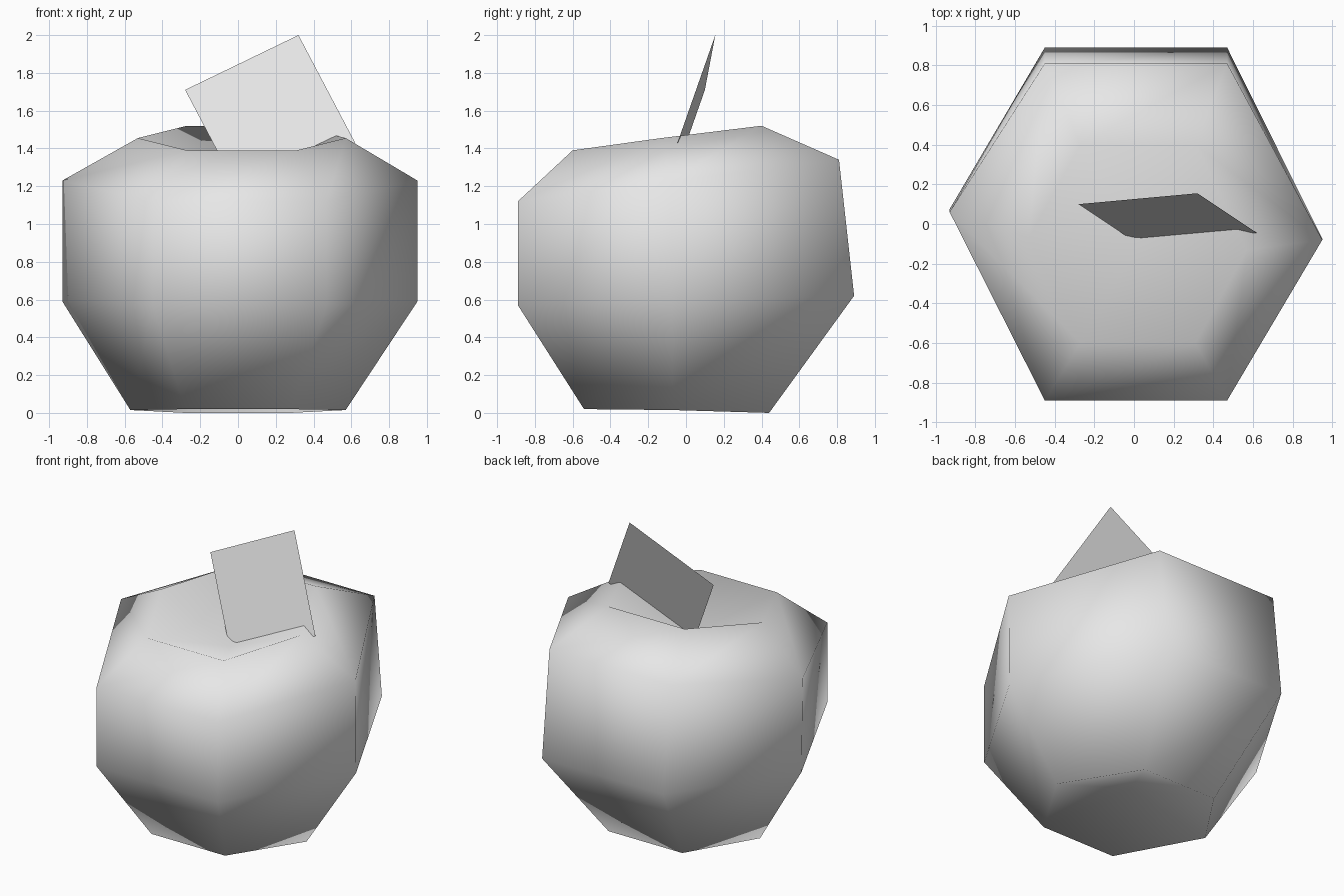
import bpy
import bmesh
from mathutils import Vector

cube = bpy.data.objects.get("Cube")
if cube:
    bpy.data.objects.remove(cube, do_unlink=True)

GREY = (0.8, 0.8, 0.8, 1.0)
grey = bpy.data.materials.new("light_grey")
grey.use_nodes = True
grey.diffuse_color = GREY
grey.node_tree.nodes["Principled BSDF"].inputs["Base Color"].default_value = GREY


def finish(name, bm):
    mesh = bpy.data.meshes.new(name)
    bm.to_mesh(mesh)
    bm.free()
    mesh.materials.append(grey)
    obj = bpy.data.objects.new(name, mesh)
    bpy.context.collection.objects.link(obj)
    return obj


def ring(bm, x_mid, half_x, side_x, twist, front, back, side):
    """Six-sided tilted ring; front, back and side are (y, z) pairs."""
    (fy, fz), (by, bz), (sy, sz) = front, back, side
    points = [
        (x_mid - half_x, fy, fz), (x_mid + half_x, fy, fz),
        (x_mid + side_x, sy - twist, sz),
        (x_mid + half_x, by, bz), (x_mid - half_x, by, bz),
        (x_mid - side_x, sy + twist, sz),
    ]
    return [bm.verts.new(p) for p in points]


def fan(bm, verts, tip):
    centre = bm.verts.new(tip)
    for a, b in zip(verts, verts[1:] + verts[:1]):
        bm.faces.new((a, b, centre))


# Fruit body: four hexagonal rings, dimpled at the top and the bottom
bm = bmesh.new()
rings = [
    ring(bm, 0.0, 0.28, 0.57, 0.04, (-0.54, 0.02), (0.44, 0.0), (-0.03, 0.015)),
    ring(bm, 0.01, 0.46, 0.94, 0.075, (-0.89, 0.57), (0.89, 0.62), (0.0, 0.59)),
    ring(bm, 0.01, 0.46, 0.94, 0.07, (-0.89, 1.12), (0.81, 1.34), (-0.01, 1.23)),
    ring(bm, 0.02, 0.29, 0.55, 0.03, (-0.6, 1.39), (0.4, 1.52), (-0.1, 1.455)),
]
for low, high in zip(rings, rings[1:]):
    for i in range(6):
        j = (i + 1) % 6
        bm.faces.new((low[i], low[j], high[j], high[i]))
fan(bm, rings[-1], (0.02, -0.1, 1.22))
fan(bm, rings[0], (0.0, -0.04, 0.18))
bmesh.ops.recalc_face_normals(bm, faces=bm.faces)
for face in bm.faces:
    face.smooth = True
finish("fruit_body", bm)

# Leaf: one flat tilted sheet rising out of the top dimple
bm = bmesh.new()
corner = Vector((-0.28, 0.1, 1.71))
across = Vector((0.6, 0.055, 0.29))
down = Vector((0.3, -0.2, -0.57))
bm.faces.new([bm.verts.new(p) for p in
              (corner, corner + down, corner + down + across, corner + across)])
finish("leaf", bm)
